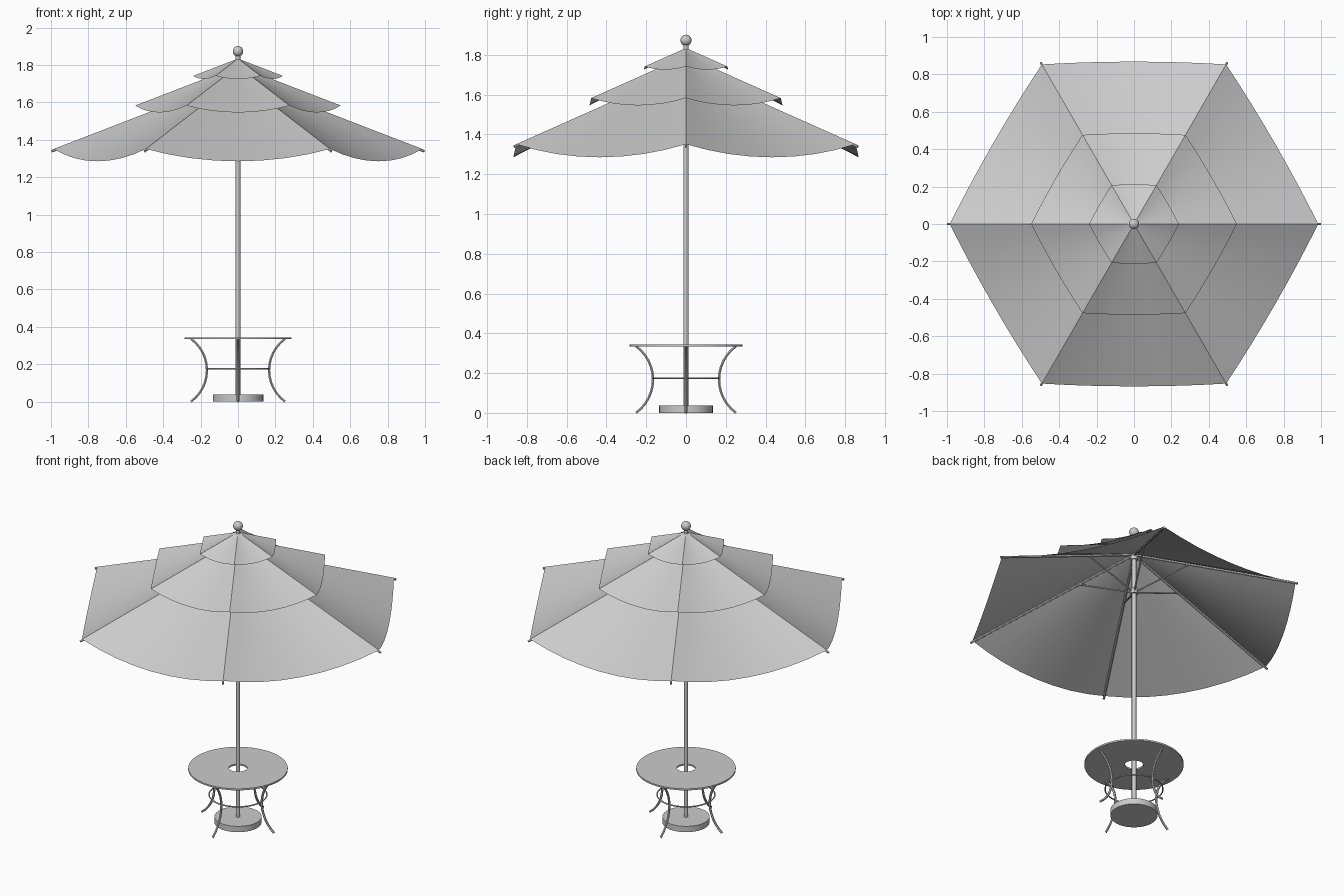
import bpy
import bmesh
from math import sin, cos, pi, radians
from mathutils import Vector

if "Cube" in bpy.data.objects:
    bpy.data.objects.remove(bpy.data.objects["Cube"])

grey = bpy.data.materials.new("light_grey")
grey.use_nodes = True
grey.diffuse_color = (0.6, 0.6, 0.6, 1)
grey.node_tree.nodes["Principled BSDF"].inputs["Base Color"].default_value = (0.6, 0.6, 0.6, 1)


def finish(obj, name, angle=35):
    """Name, colour and smooth an object."""
    obj.name = name
    obj.data.materials.clear()
    obj.data.materials.append(grey)
    bpy.ops.object.select_all(action='DESELECT')
    obj.select_set(True)
    bpy.context.view_layer.objects.active = obj
    bpy.ops.object.shade_smooth_by_angle(angle=radians(angle))
    return obj


def from_bmesh(bm, name, angle=35):
    mesh = bpy.data.meshes.new(name)
    bm.to_mesh(mesh)
    bm.free()
    obj = bpy.data.objects.new(name, mesh)
    bpy.context.collection.objects.link(obj)
    return finish(obj, name, angle)


def lathe(name, profile, steps=32, closed=False):
    """Turn a (radius, height) profile around the z axis."""
    bm = bmesh.new()
    verts = [bm.verts.new((r, 0, z)) for r, z in profile]
    pairs = list(zip(verts, verts[1:]))
    if closed:
        pairs.append((verts[-1], verts[0]))
    edges = [bm.edges.new(p) for p in pairs]
    bmesh.ops.spin(bm, geom=verts + edges, cent=(0, 0, 0), axis=(0, 0, 1),
                   angle=2 * pi, steps=steps, use_merge=True)
    bmesh.ops.remove_doubles(bm, verts=bm.verts, dist=1e-5)
    bmesh.ops.recalc_face_normals(bm, faces=bm.faces)
    return from_bmesh(bm, name)


def rod(name, start, end, radius, sides=8):
    """Straight bar between two points."""
    a, b = Vector(start), Vector(end)
    bpy.ops.mesh.primitive_cylinder_add(vertices=sides, radius=radius,
                                        depth=(b - a).length, location=(a + b) / 2)
    obj = bpy.context.object
    obj.rotation_euler = (b - a).to_track_quat('Z', 'Y').to_euler()
    return finish(obj, name, 50)


def polar(r, angle, z):
    return Vector((r * cos(angle), r * sin(angle), z))


SLOPE = 0.386
LOW_APEX = 1.731


def canopy_tier(name, apex, radius, segments=8, rows=3):
    """Six fabric panels hanging between the ribs, each with a scalloped hem."""
    bm = bmesh.new()
    top = bm.verts.new((0, 0, apex))
    rings = []
    for row in range(1, rows + 1):
        r = radius * row / rows
        ring = []
        for side in range(6):
            a = polar(r, side * pi / 3, 0)
            b = polar(r, (side + 1) * pi / 3, 0)
            for i in range(segments):
                t = i / segments
                sag = 4 * t * (1 - t)
                p = a.lerp(b, t) * (1 + 0.0176 * sag)
                p.z = apex - r * (SLOPE + 0.067 * sag)
                ring.append(bm.verts.new(p))
        rings.append(ring)
    n = 6 * segments
    for i in range(n):
        j = (i + 1) % n
        bm.faces.new((top, rings[0][i], rings[0][j]))
        for inner, outer in zip(rings, rings[1:]):
            bm.faces.new((inner[i], outer[i], outer[j], inner[j]))
    # keep the ridge over each rib crisp
    for e in bm.edges:
        p, q = e.verts
        if all(v is top or any(v is ring[k * segments] for ring in rings for k in range(6))
               for v in (p, q)):
            e.smooth = False
    return from_bmesh(bm, name)


# Canopy
canopy_tier("canopy_lower", LOW_APEX, 0.985)
canopy_tier("canopy_middle", 1.795, 0.55)
canopy_tier("canopy_top", 1.834, 0.24)

# Ribs and struts under the canopy
for k in range(6):
    a = k * pi / 3
    rib_z = LOW_APEX - 0.008
    rod(f"rib_{k + 1}", polar(0.01, a, rib_z - 0.01 * SLOPE),
        polar(0.997, a, rib_z - 0.997 * SLOPE), 0.007, 6)
    rod(f"strut_{k + 1}", polar(0.015, a, 1.48),
        polar(0.33, a, rib_z - 0.33 * SLOPE - 0.004), 0.005, 6)

# Pole, runner and finial
rod("pole", (0, 0, 0), (0, 0, 1.85), 0.013, 16)
lathe("runner", [(0.013, 1.465), (0.022, 1.465), (0.022, 1.495), (0.013, 1.495)], 16, True)
lathe("top_hub", [(0.013, 1.69), (0.02, 1.69), (0.02, 1.72), (0.013, 1.72)], 16, True)
bpy.ops.mesh.primitive_uv_sphere_add(segments=20, ring_count=12, radius=0.028,
                                     location=(0, 0, 1.873))
finish(bpy.context.object, "finial_ball", 60)

# Weighted base
lathe("base", [(0, 0), (0.135, 0), (0.135, 0.037), (0, 0.037)])

# Table top with a hole for the pole
lathe("table_top", [(0.053, 0.334), (0.285, 0.334), (0.285, 0.344), (0.053, 0.344)], 40, True)

# Bowed table legs
for k in range(4):
    curve = bpy.data.curves.new("leg_path", 'CURVE')
    curve.dimensions = '3D'
    curve.bevel_depth = 0.007
    curve.bevel_resolution = 1
    curve.use_fill_caps = True
    spline = curve.splines.new('POLY')
    steps = 12
    spline.points.add(steps)
    for i, point in enumerate(spline.points):
        u = radians(-54 + 108 * i / steps)
        p = polar(0.373 - 0.207 * cos(u), k * pi / 2, 0.168 + 0.207 * sin(u))
        point.co = (*p, 1)
    leg = bpy.data.objects.new("leg", curve)
    bpy.context.collection.objects.link(leg)
    bpy.ops.object.select_all(action='DESELECT')
    leg.select_set(True)
    bpy.context.view_layer.objects.active = leg
    bpy.ops.object.convert(target='MESH')
    finish(bpy.context.object, f"table_leg_{k + 1}", 50)

# Ring tying the legs together
bpy.ops.mesh.primitive_torus_add(major_segments=40, minor_segments=6, major_radius=0.166,
                                 minor_radius=0.004, location=(0, 0, 0.175))
finish(bpy.context.object, "leg_ring", 70)
